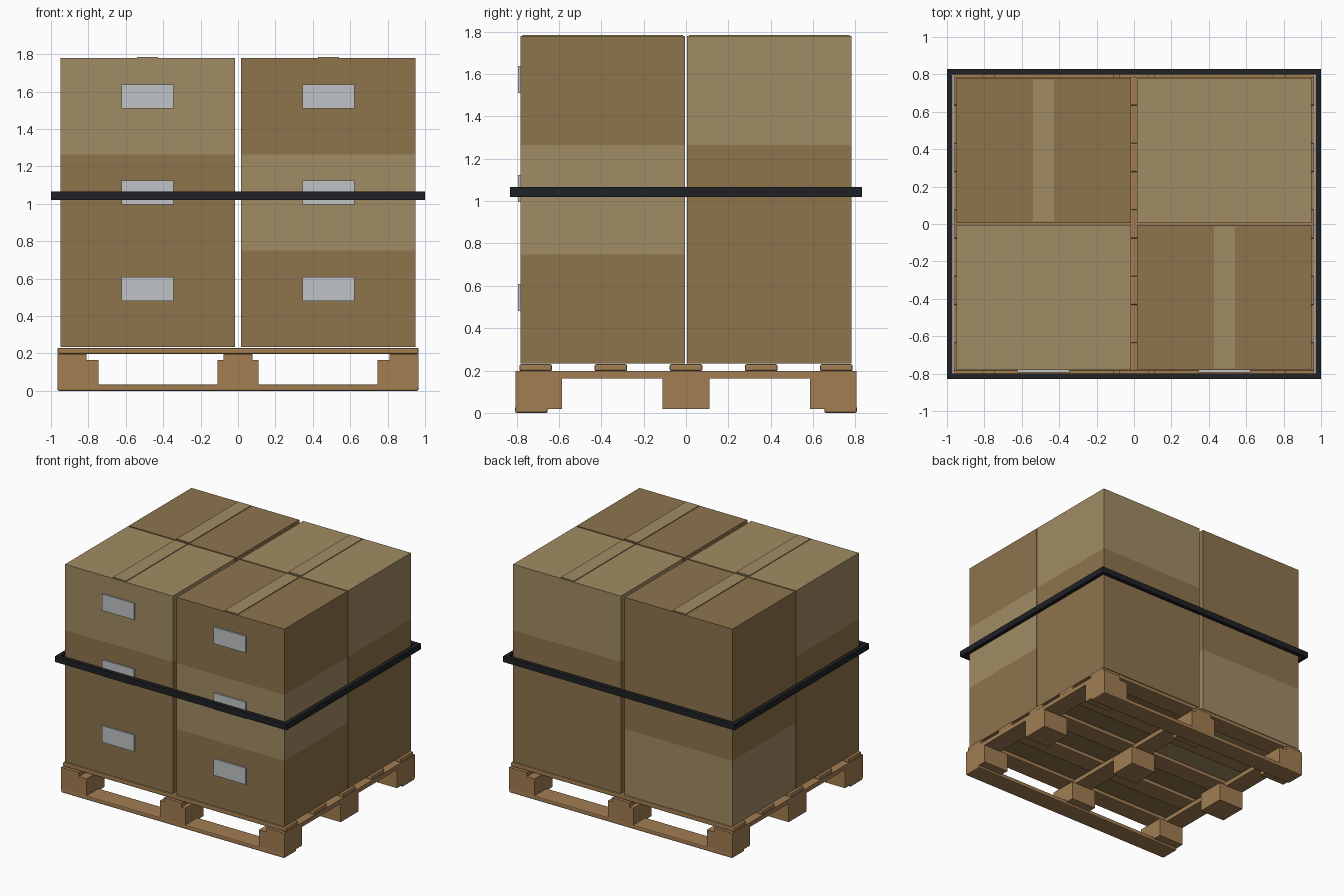
import bpy
import bmesh

if "Cube" in bpy.data.objects:
    bpy.data.objects.remove(bpy.data.objects["Cube"])


def material(name, r, g, b):
    m = bpy.data.materials.new(name)
    m.diffuse_color = (r, g, b, 1)
    m.use_nodes = True
    m.node_tree.nodes["Principled BSDF"].inputs["Base Color"].default_value = m.diffuse_color
    return m


DARK = material("dark_cardboard", 0.27, 0.175, 0.073)
LIGHT = material("light_cardboard", 0.355, 0.263, 0.126)
WOOD = material("pallet_wood", 0.36, 0.205, 0.085)
BLACK = material("strap_black", 0.014, 0.015, 0.018)
PAPER = material("label_paper", 0.53, 0.55, 0.57)


def block(name, x, y, z, mat, bevel=0.0):
    """Cuboid from (min, max) ranges, with optional rounded edges."""
    ranges = (x, y, z)
    bm = bmesh.new()
    bmesh.ops.create_cube(bm, size=1)
    for v in bm.verts:
        v.co = [v.co[i] * (ranges[i][1] - ranges[i][0]) for i in range(3)]
    mesh = bpy.data.meshes.new(name)
    bm.to_mesh(mesh)
    bm.free()
    mesh.materials.append(mat)
    ob = bpy.data.objects.new(name, mesh)
    ob.location = [(a + b) / 2 for a, b in ranges]
    bpy.context.collection.objects.link(ob)
    if bevel:
        mod = ob.modifiers.new("rounded_edges", 'BEVEL')
        mod.width = bevel
        mod.segments = 2
    return ob


def around(c, half):
    return (c - half, c + half)


# Pallet: bottom skids at front and back
for side, y in (("front", -0.73), ("back", 0.73)):
    block(f"bottom_board_{side}", (-0.965, 0.965), around(y, 0.077), (0, 0.033), WOOD, 0.008)

# Pallet: nine feet and three cross boards
for i, x in enumerate((-0.855, 0, 0.855)):
    for j, y in enumerate((-0.696, 0, 0.696)):
        block(f"pallet_foot_{i}_{j}", around(x, 0.11), around(y, 0.11), (0.018, 0.165), WOOD)
for i, x in enumerate((-0.888, 0, 0.888)):
    block(f"cross_board_{i}", around(x, 0.077), (-0.806, 0.806), (0.163, 0.197), WOOD)

# Pallet: five deck boards
for i in range(5):
    block(f"deck_board_{i}", (-0.965, 0.965), around((i - 2) * 0.355, 0.077),
          (0.197, 0.23), WOOD, 0.008)

# Stacked cartons: three layers of four, one light carton per column
# (front_left top, front_right middle, back_left bottom, back_right top)
BASE, H = 0.234, 0.515
columns = {("front", "left"): 2, ("front", "right"): 1,
           ("back", "left"): 0, ("back", "right"): 2}
for (row, side), light_layer in columns.items():
    cx = -0.483 if side == "left" else 0.483
    cy = -0.393 if row == "front" else 0.393
    for layer in range(3):
        z0 = BASE + layer * H
        tag = f"{row}_{side}_{layer}"
        block(f"carton_{tag}", around(cx, 0.466), around(cy, 0.388), (z0, z0 + H),
              LIGHT if layer == light_layer else DARK)
        if row == "front":
            block(f"label_{tag}", around(cx, 0.139), (-0.793, -0.775),
                  (z0 + 0.246, z0 + 0.375), PAPER)
    top = BASE + 3 * H
    block(f"tape_{row}_{side}", around(cx, 0.056), around(cy, 0.38),
          (top - 0.004, top + 0.006), LIGHT)

# Strap: four bars around the load
for sign, fb, lr in ((-1, "front", "left"), (1, "back", "right")):
    block(f"strap_{fb}", (-0.985, 0.985), around(sign * 0.815, 0.015), (1.02, 1.066), BLACK)
    block(f"strap_{lr}", around(sign * 0.985, 0.015), (-0.83, 0.83), (1.02, 1.066), BLACK)
